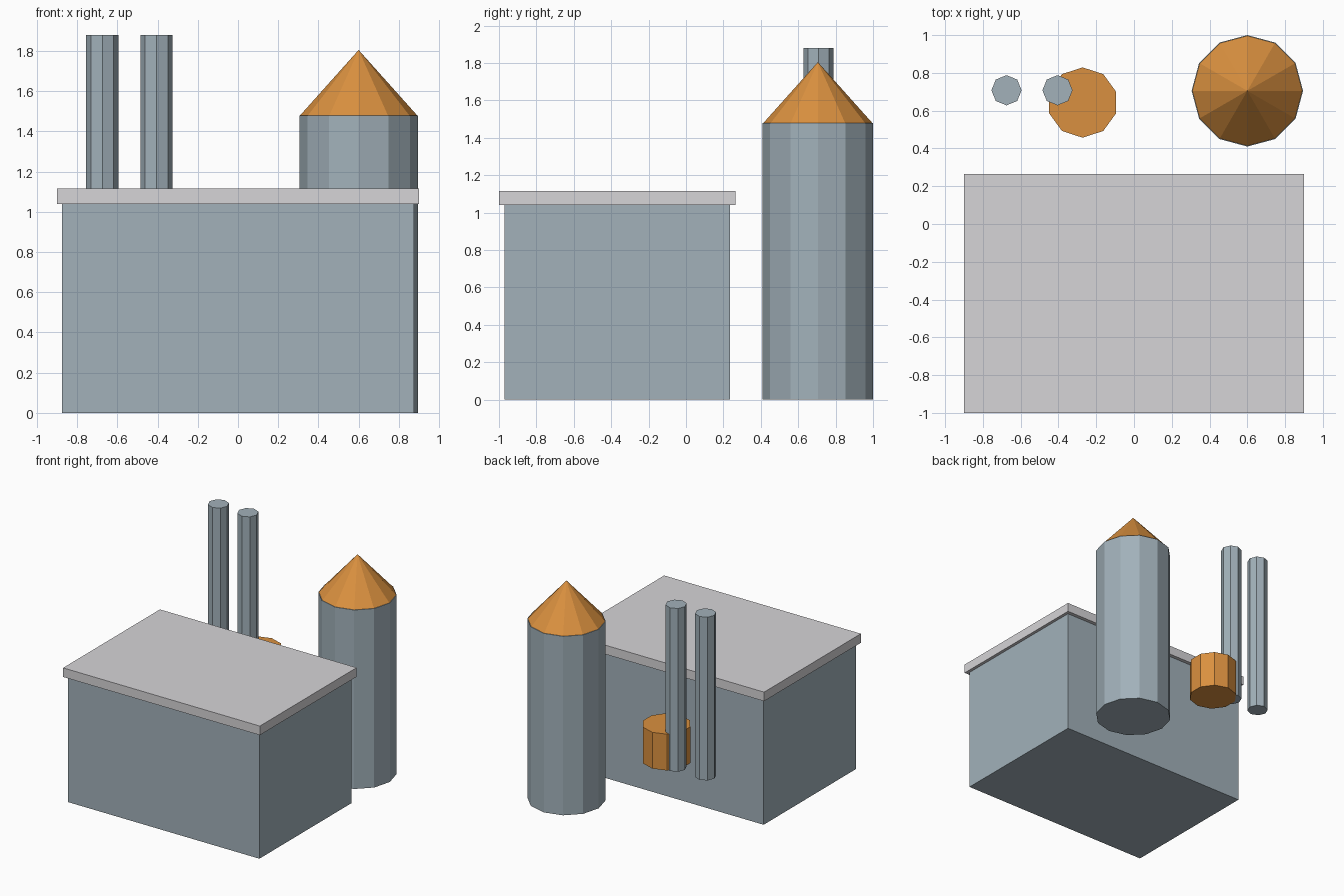
import bpy
import math

cube = bpy.data.objects.get("Cube")
if cube:
    bpy.data.objects.remove(cube, do_unlink=True)


def make_material(name, rgb):
    mat = bpy.data.materials.new(name)
    mat.use_nodes = True
    color = (*rgb, 1.0)
    mat.diffuse_color = color
    mat.node_tree.nodes["Principled BSDF"].inputs["Base Color"].default_value = color
    return mat


metal = make_material("blue grey metal", (0.36, 0.44, 0.49))
orange = make_material("orange paint", (0.70, 0.28, 0.05))
concrete = make_material("light grey roof", (0.67, 0.66, 0.68))


def finish(name, mat):
    obj = bpy.context.object
    obj.name = name
    obj.data.name = name
    obj.data.materials.append(mat)
    return obj


def box(name, mat, x, y, z):
    """Box spanning the given (low, high) ranges."""
    spans = (x, y, z)
    bpy.ops.mesh.primitive_cube_add(size=1, location=[(a + b) / 2 for a, b in spans])
    obj = finish(name, mat)
    obj.scale = [b - a for a, b in spans]
    bpy.ops.object.transform_apply(location=False, rotation=False, scale=True)


def column(name, mat, sides, radius, x, y, bottom, top, tip=None):
    """Faceted upright column, or a cone when a tip radius is given."""
    bpy.ops.mesh.primitive_cone_add(
        vertices=sides, radius1=radius, radius2=radius if tip is None else tip,
        depth=top - bottom, location=(x, y, (bottom + top) / 2))
    finish(name, mat)


# Main hall with overhanging roof slab
box("hall", metal, (-0.875, 0.875), (-0.97, 0.235), (0, 1.04))
box("roof_slab", concrete, (-0.9, 0.9), (-1, 0.265), (1.04, 1.115))

# Silo with conical cap
column("silo", metal, 12, 0.295, 0.6, 0.705, 0, 1.48)
column("silo_cap", orange, 12, 0.291, 0.6, 0.705, 1.48, 1.805, tip=0)

# Raised tank and pair of chimneys behind the hall
column("tank", orange, 10, 0.186, -0.272, 0.643, 0.53, 0.83)
for side, x in (("right", -0.675), ("left", -0.405)):
    column("chimney_" + side, metal, 8, 0.08, x, 0.708, 0.53, 1.88)
